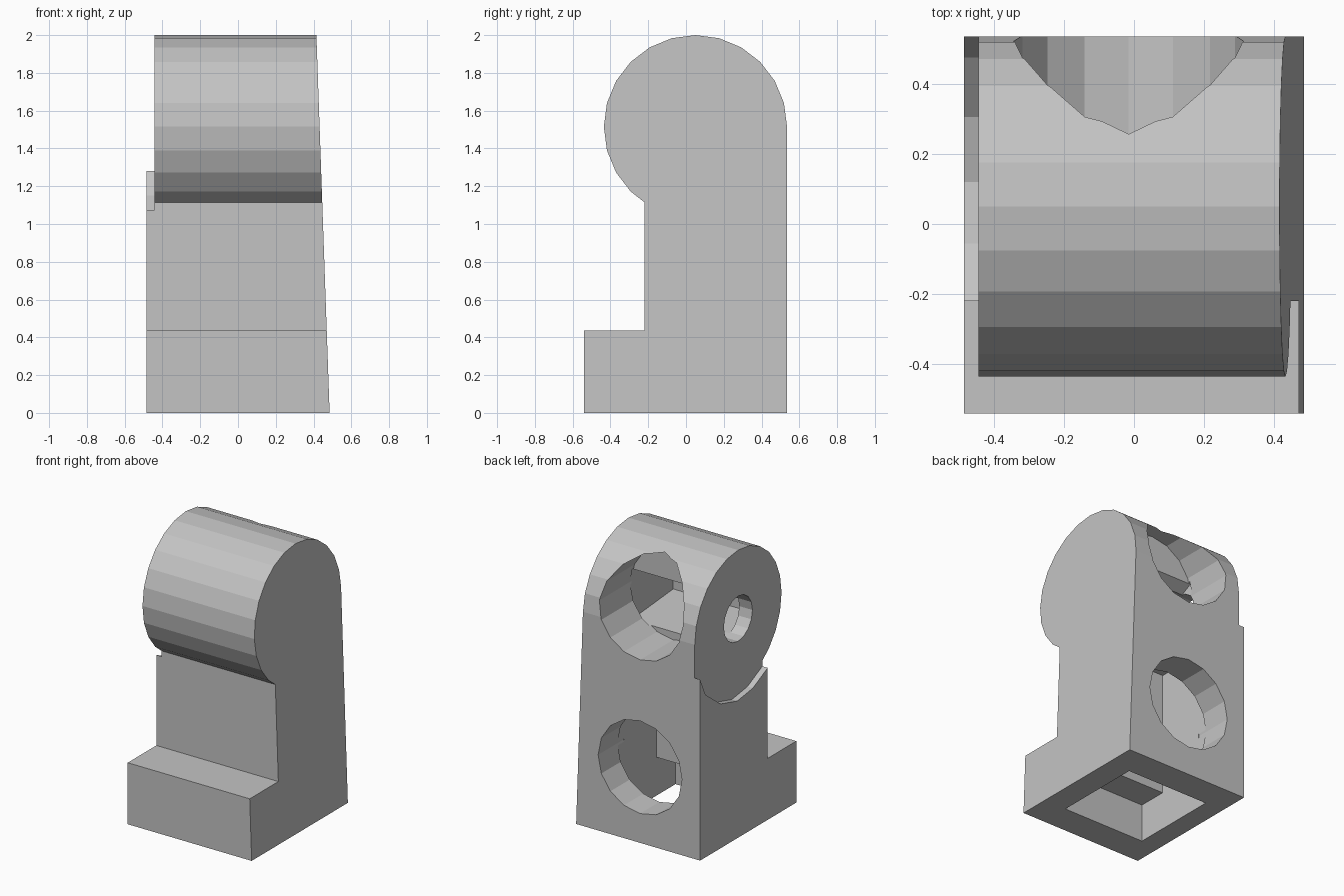
import bpy
import bmesh
from math import cos, sin, radians

cube = bpy.data.objects.get("Cube")
if cube:
    bpy.data.objects.remove(cube, do_unlink=True)

grey = bpy.data.materials.new("plain grey")
grey.use_nodes = True
grey.diffuse_color = (0.55, 0.55, 0.55, 1)
grey.node_tree.nodes["Principled BSDF"].inputs["Base Color"].default_value = (0.55, 0.55, 0.55, 1)

HIP_Y, HIP_Z, HIP_R = 0.05, 1.515, 0.485


def prism(name, profile, x0, x1, taper=0.0):
    """Extrude a (y, z) profile along x; the +x end leans in with height."""
    bm = bmesh.new()
    near = [bm.verts.new((x0, y, z)) for y, z in profile]
    far = [bm.verts.new((x1 - taper * z, y, z)) for y, z in profile]
    bm.faces.new(near)
    bm.faces.new(far)
    for i in range(len(profile)):
        j = (i + 1) % len(profile)
        bm.faces.new((near[i], near[j], far[j], far[i]))
    bmesh.ops.recalc_face_normals(bm, faces=bm.faces)
    mesh = bpy.data.meshes.new(name)
    bm.to_mesh(mesh)
    bm.free()
    mesh.materials.append(grey)
    obj = bpy.data.objects.new(name, mesh)
    bpy.context.collection.objects.link(obj)
    return obj


def box(y0, y1, z0, z1):
    return [(y0, z0), (y1, z0), (y1, z1), (y0, z1)]


def rod(name, radius, depth, location, rotation):
    bpy.ops.mesh.primitive_cylinder_add(vertices=16, radius=radius, depth=depth,
                                        location=location, rotation=rotation)
    obj = bpy.context.object
    obj.name = name
    obj.data.materials.append(grey)
    return obj


def cut(target, cutter):
    mod = target.modifiers.new(cutter.name, 'BOOLEAN')
    mod.operation = 'DIFFERENCE'
    mod.solver = 'EXACT'
    mod.object = cutter
    cutter.hide_render = True
    bpy.context.view_layer.objects.active = target
    bpy.ops.object.modifier_apply(modifier=mod.name)
    bpy.data.objects.remove(cutter, do_unlink=True)


# Leg with foot and rounded hip, leaning in on the outer side
arc = [(HIP_Y + HIP_R * cos(radians(a)), HIP_Z + HIP_R * sin(radians(a)))
       for a in range(0, 226, 15)]
outline = [(-0.54, 0), (0.535, 0)] + arc + [(-0.22, 1.115), (-0.22, 0.435), (-0.54, 0.435)]
leg = prism("leg", outline, -0.485, 0.485, taper=0.035)

# Shallow curved recess around the hip on the inner side
recess = [(-0.7, 1.075), (-0.22, 1.075), (-0.055, 0.995), (0.12, 0.97), (0.305, 1.02),
          (0.475, 1.15), (0.535, 1.28), (0.7, 1.28), (0.7, 2.2), (-0.7, 2.2)]
cut(leg, prism("hip_recess", recess, -0.7, -0.443))

# Hollow inside, open at the sole
cut(leg, prism("foot_hollow", box(-0.325, 0.32, -0.1, 0.27), -0.34, 0.31))
cut(leg, prism("shaft_hollow", box(-0.115, 0.32, 0.2, 1.15), -0.34, 0.31))

# Round sockets in the back
back = radians(90)
cut(leg, rod("lower_socket", 0.328, 0.4, (-0.015, 0.45, 0.535), (back, 0, 0)))
cut(leg, rod("upper_socket", 0.328, 0.535, (-0.015, 0.4325, 1.622), (back, 0, 0)))

# Hip pocket and the pin hole that opens into it
pocket = [(0.18, 1.35), (0.18, 1.72), (-0.3, 1.47), (-0.3, 1.39)]
cut(leg, prism("hip_pocket", pocket, -0.34, 0.31))
cut(leg, rod("pin_hole", 0.16, 0.5, (-0.4, HIP_Y, HIP_Z), (0, back, 0)))

for face in leg.data.polygons:
    face.use_smooth = False
